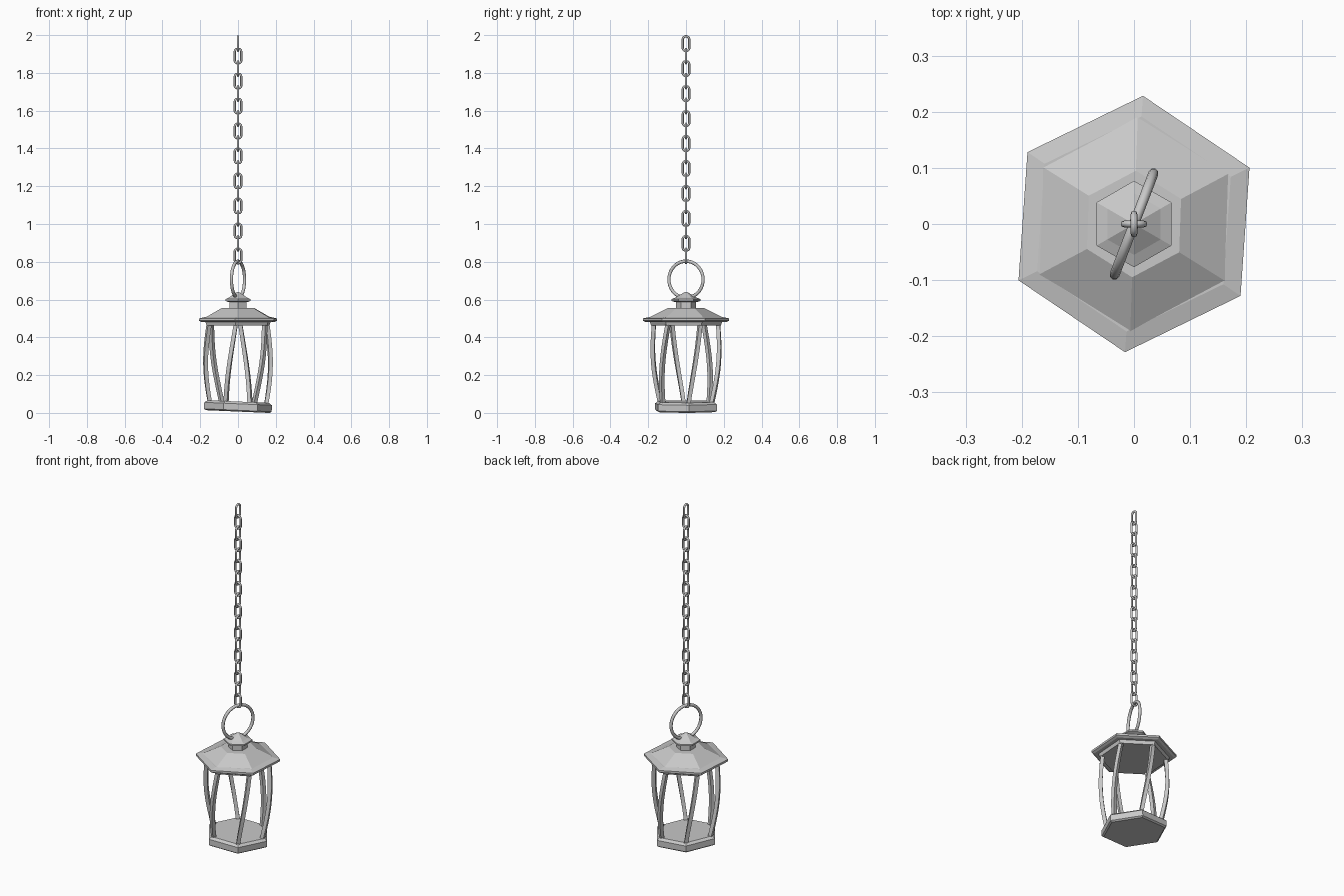
import bpy, bmesh
from math import sin, cos, pi, radians
from mathutils import Vector, Matrix

if "Cube" in bpy.data.objects:
    bpy.data.objects.remove(bpy.data.objects["Cube"], do_unlink=True)

iron = bpy.data.materials.new("grey_iron")
iron.use_nodes = True
GREY = (0.58, 0.58, 0.58, 1)
iron.diffuse_color = GREY
iron.node_tree.nodes["Principled BSDF"].inputs["Base Color"].default_value = GREY


def skin(name, sections, closed=False, smooth=False):
    """Bridge equal-sized cross-sections into one solid."""
    bm = bmesh.new()
    rows = [[bm.verts.new(p) for p in s] for s in sections]
    n = len(rows[0])
    for i in range(len(rows) if closed else len(rows) - 1):
        a, b = rows[i], rows[(i + 1) % len(rows)]
        for j in range(n):
            k = (j + 1) % n
            bm.faces.new((a[j], a[k], b[k], b[j]))
    if not closed:
        bm.faces.new(rows[0][::-1])
        bm.faces.new(rows[-1])
    bmesh.ops.recalc_face_normals(bm, faces=bm.faces)
    mesh = bpy.data.meshes.new(name)
    bm.to_mesh(mesh)
    bm.free()
    mesh.materials.append(iron)
    mesh.polygons.foreach_set("use_smooth", [smooth] * len(mesh.polygons))
    obj = bpy.data.objects.new(name, mesh)
    bpy.context.collection.objects.link(obj)
    return obj


def polar(r, a, z):
    return Vector((r * cos(a), r * sin(a), z))


def hex_stack(name, profile, turn):
    """Six-sided solid from (radius, height) pairs."""
    return skin(name, [[polar(r, radians(turn) + k * pi / 3, z) for k in range(6)]
                       for r, z in profile])


def tube_loop(name, path, direction, z, thick, sides=8):
    """Closed round tube along (across, up) points in an upright plane."""
    across, up = polar(1, direction, 0), Vector((0, 0, 1))
    normal = across.cross(up)
    pts = [across * u + up * (v + z) for u, v in path]
    sections = []
    for i, p in enumerate(pts):
        tangent = (pts[(i + 1) % len(pts)] - pts[i - 1]).normalized()
        side = tangent.cross(normal)
        sections.append([p + thick * (cos(t) * side + sin(t) * normal)
                         for t in (2 * pi * s / sides for s in range(sides))])
    return skin(name, sections, closed=True, smooth=True)


TOP_TURN, BASE_TURN = 26, 5

# Base tray, hanging slightly askew
base = hex_stack("base", [(0.17, -0.027), (0.18, -0.02), (0.18, 0.014),
                          (0.163, 0.026)], BASE_TURN)
base.matrix_world = Matrix.Translation((0, 0, 0.034)) @ Matrix.Rotation(radians(2.5), 4, "Y")

# Twisted, bowed posts
STEPS, HALF = 10, 0.0105
for k in range(6):
    sections = []
    for i in range(STEPS + 1):
        t = i / STEPS
        a = radians(BASE_TURN + (TOP_TURN - BASE_TURN) * t) + k * pi / 3
        r = 0.15 + 0.02 * t + 0.018 * sin(pi * t)
        foot = 0.052 - 0.044 * r * cos(a)
        centre = polar(r, a, foot + (0.47 - foot) * t)
        out, along = polar(HALF, a, 0), polar(HALF, a + pi / 2, 0)
        sections.append([centre + out + along, centre - out + along,
                         centre - out - along, centre + out - along])
    skin(f"post_{k + 1}", sections)

# Roof: under-frame, brim, slopes and flat crown
hex_stack("roof_frame", [(0.185, 0.462), (0.195, 0.49)], TOP_TURN)
hex_stack("roof_brim", [(0.215, 0.481), (0.229, 0.488), (0.229, 0.5),
                        (0.192, 0.508)], TOP_TURN)
hex_stack("roof", [(0.192, 0.507), (0.095, 0.556)], TOP_TURN + 2)
hex_stack("neck", [(0.052, 0.55), (0.052, 0.595)], 30)
hex_stack("cap", [(0.06, 0.587), (0.077, 0.593), (0.077, 0.602), (0.055, 0.611),
                  (0.012, 0.637), (0.004, 0.64)], 30)

# Carrying ring
RING = 40
tube_loop("carrying_ring", [(0.097 * cos(2 * pi * i / RING), 0.097 * sin(2 * pi * i / RING))
                            for i in range(RING)], radians(69), 0.706, 0.009)

# Chain of alternating oval links
oval = []
for i in range(16):
    t = 2 * pi * (i + 0.5) / 16
    oval.append((0.018 * cos(t), 0.018 * sin(t) + (0.021 if sin(t) > 0 else -0.021)))
for i in range(18):
    tube_loop(f"chain_link_{i + 1}", oval, pi / 2 if i % 2 == 0 else 0,
              1.955 - 0.0661 * i, 0.006)
